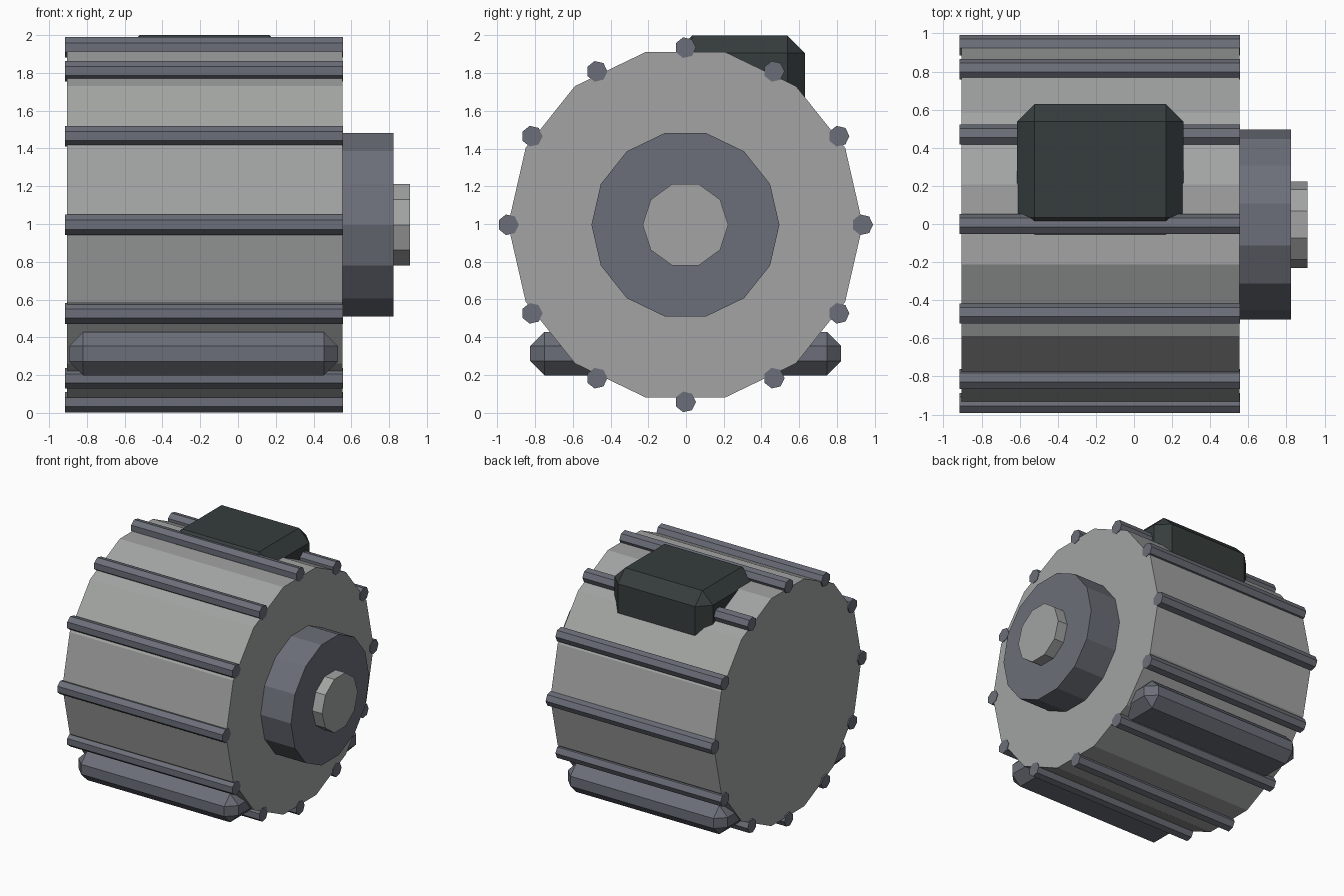
import bpy
import bmesh
from math import cos, sin, tau
from mathutils import Vector

default = bpy.data.objects.get("Cube")
if default:
    bpy.data.objects.remove(default, do_unlink=True)

AXIS_Y, AXIS_Z = -0.003, 0.996


def material(name, color):
    mat = bpy.data.materials.new(name)
    mat.use_nodes = True
    mat.diffuse_color = (*color, 1)
    mat.node_tree.nodes["Principled BSDF"].inputs["Base Color"].default_value = (*color, 1)
    return mat


light_grey = material("light grey", (0.36, 0.372, 0.364))
steel = material("blue grey steel", (0.148, 0.158, 0.19))
dark = material("dark green grey", (0.037, 0.047, 0.046))


def finish(name, bm, mat):
    bmesh.ops.recalc_face_normals(bm, faces=bm.faces)
    mesh = bpy.data.meshes.new(name)
    bm.to_mesh(mesh)
    bm.free()
    mesh.materials.append(mat)
    obj = bpy.data.objects.new(name, mesh)
    bpy.context.collection.objects.link(obj)
    return obj


def prism(name, sides, radius, x0, x1, mat, y=AXIS_Y, z=AXIS_Z):
    """Cylinder along x with one corner pointing to +y."""
    bm = bmesh.new()
    ring = [bm.verts.new((x0, y + radius * cos(tau * i / sides),
                          z + radius * sin(tau * i / sides))) for i in range(sides)]
    cap = bm.faces.new(ring)
    extruded = bmesh.ops.extrude_face_region(bm, geom=[cap], use_keep_orig=True)
    moved = [v for v in extruded["geom"] if isinstance(v, bmesh.types.BMVert)]
    bmesh.ops.translate(bm, verts=moved, vec=(x1 - x0, 0, 0))
    return finish(name, bm, mat)


def chamfered_box(name, low, high, chamfer, mat):
    low, high = Vector(low), Vector(high)
    bm = bmesh.new()
    bmesh.ops.create_cube(bm, size=1)
    bmesh.ops.scale(bm, verts=bm.verts, vec=high - low)
    bmesh.ops.translate(bm, verts=bm.verts, vec=(low + high) / 2)
    bmesh.ops.bevel(bm, geom=bm.edges[:], offset=chamfer, segments=1,
                    affect='EDGES', profile=0.5)
    return finish(name, bm, mat)


# Housing, hub and output shaft
prism("housing", 14, 0.94, -0.905, 0.553, light_grey)
prism("hub", 14, 0.498, 0.5, 0.823, steel)
prism("shaft", 10, 0.227, 0.78, 0.91, light_grey)

# Ring of cooling rods
for i in range(12):
    a = tau * i / 12
    prism(f"rod_{i + 1}", 7, 0.056, -0.915, 0.557, steel,
          AXIS_Y + 0.939 * cos(a), AXIS_Z + 0.939 * sin(a))

# Terminal box on top
chamfered_box("terminal_box", (-0.615, -0.06, 1.4), (0.26, 0.63, 2.0), 0.093, dark)

# Mounting feet
chamfered_box("front_foot", (-0.895, -0.826, 0.198), (0.53, -0.3, 0.428), 0.075, steel)
chamfered_box("back_foot", (-0.895, 0.3, 0.198), (0.53, 0.822, 0.428), 0.075, steel)
